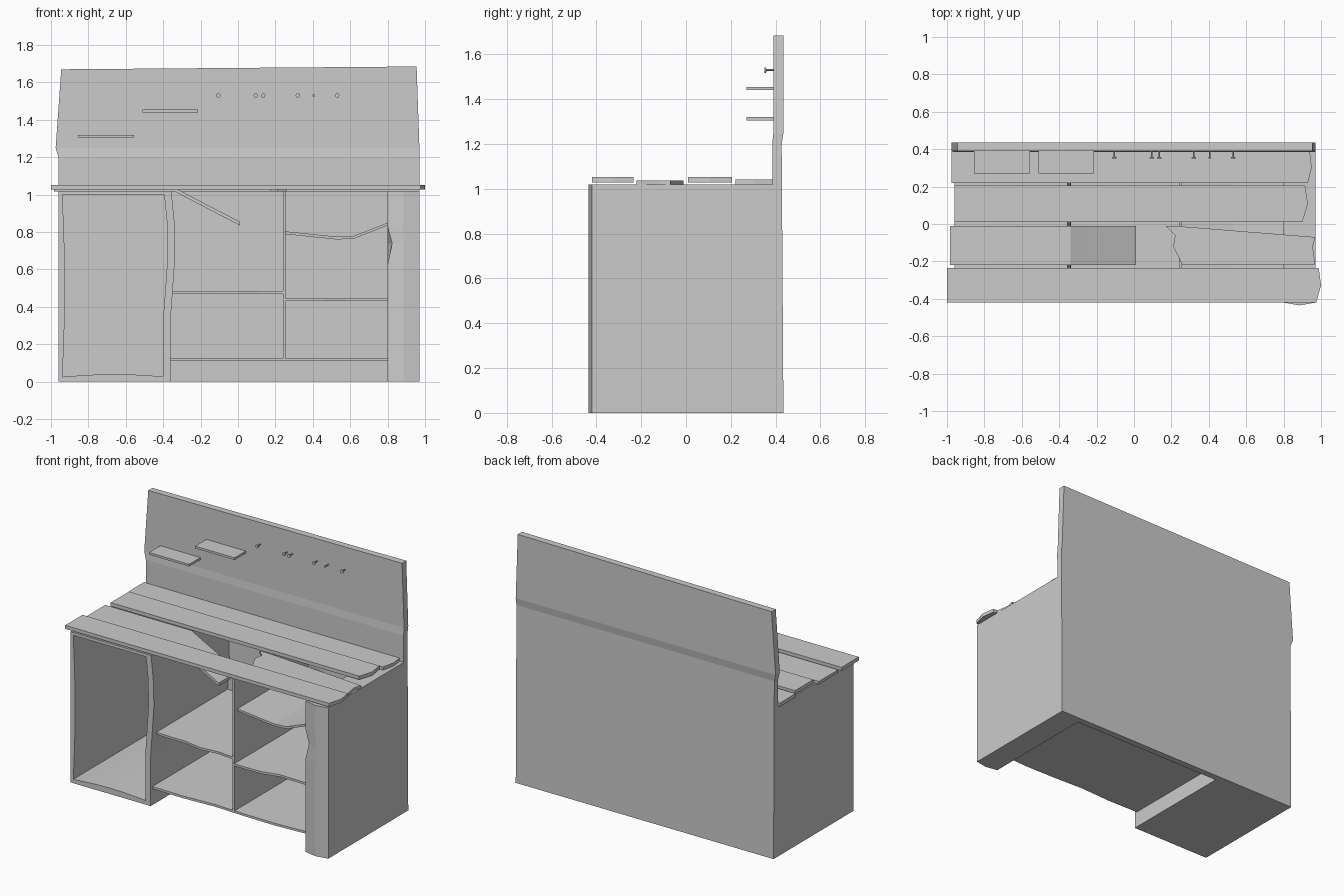
import bpy, bmesh, math, random

random.seed(4)
cube = bpy.data.objects.get("Cube")
if cube:
    bpy.data.objects.remove(cube, do_unlink=True)

grey = bpy.data.materials.new("plain_grey")
grey.use_nodes = True
colour = (0.6, 0.6, 0.6, 1)
grey.diffuse_color = colour
grey.node_tree.nodes["Principled BSDF"].inputs["Base Color"].default_value = colour

# Main lines of the cabinet
LEFT, RIGHT = -0.96, 0.97
FRONT, BACK, REAR = -0.42, 0.39, 0.435
BODY_TOP = 1.02
CUPBOARD, MIDDLE, END = -0.36, 0.24, 0.8
BOARD = 0.015
PLANK = 0.024


def loft(name, rings):
    """Closed solid through a list of equally long point rings."""
    bm = bmesh.new()
    loops = [[bm.verts.new(point) for point in ring] for ring in rings]
    count = len(loops[0])
    for lower, upper in zip(loops, loops[1:]):
        for i in range(count):
            j = (i + 1) % count
            bm.faces.new((lower[i], lower[j], upper[j], upper[i]))
    bm.faces.new(reversed(loops[0]))
    bm.faces.new(loops[-1])
    bmesh.ops.recalc_face_normals(bm, faces=bm.faces)
    mesh = bpy.data.meshes.new(name)
    bm.to_mesh(mesh)
    bm.free()
    mesh.materials.append(grey)
    part = bpy.data.objects.new(name, mesh)
    bpy.context.collection.objects.link(part)
    return part


def slab(name, outline, bottom, thickness):
    """Plan outline (x, y) raised to a flat board."""
    return loft(name, [[(x, y, z) for x, y in outline] for z in (bottom, bottom + thickness)])


def panel(name, outline, front=FRONT, back=BACK):
    """Front outline (x, z) run from front to back."""
    return loft(name, [[(x, y, z) for x, z in outline] for y in (front, back)])


def box(name, left, right, front, back, bottom, thickness):
    outline = [(left, front), (right, front), (right, back), (left, back)]
    return slab(name, outline, bottom, thickness)


def wavy_shelf(name, left, right, bottom):
    """Board whose front edge is worn unevenly."""
    steps = 5
    edge = [(left + (right - left) * i / steps, FRONT + random.uniform(0.01, 0.05))
            for i in range(steps + 1)]
    return slab(name, edge + [(right, BACK), (left, BACK)], bottom, BOARD)


def plank(name, left, right, front, back, bottom, bulge):
    """Worktop plank whose right end swells or shrinks at mid width."""
    middle = (front + back) / 2
    outline = [(left, front), (right - bulge, front), (right, middle),
               (right - bulge / 2, back), (left, back)]
    return slab(name, outline, bottom, PLANK)


def strip(name, path, thickness, front, back):
    """Thin board following a path of (x, z) points."""
    upper = [(x, z + thickness) for x, z in reversed(path)]
    return panel(name, path + upper, front, back)


# Tall back board, tapering above a bent seam
def board_ring(z, left, right, front, rear, rise=0):
    return [(left, front, z), (right, front, z + rise), (right, rear, z + rise), (left, rear, z)]


SEAM = 1.2
loft("back_board", [
    board_ring(0, LEFT, RIGHT, BACK, REAR),
    board_ring(SEAM, LEFT, RIGHT, BACK - 0.005, REAR - 0.008),
    board_ring(SEAM + 0.05, LEFT - 0.015, RIGHT, BACK, REAR),
    board_ring(1.67, LEFT + 0.015, RIGHT - 0.015, BACK, REAR, BOARD)])

# Left cupboard: outer wall, bowed divider, arched floor and top
STEPS = 6
levels = [BODY_TOP * i / STEPS for i in range(STEPS + 1)]
bow = [math.sin(math.pi * i / STEPS) for i in range(STEPS + 1)]
inner = [(LEFT + 0.02 + BOARD * b, z) for b, z in zip(bow, levels)]
panel("cupboard_outer_wall", [(LEFT, 0)] + inner + [(LEFT, BODY_TOP)])
# the divider bows only above its lower third
lean = [(0.025 * max(0, math.sin(2 * math.pi * (z - 0.4) / 1.3)), z) for z in levels]
panel("cupboard_divider",
      [(CUPBOARD + b, z) for b, z in lean] + [(CUPBOARD - 0.04 + b, z) for b, z in reversed(lean)])
width = CUPBOARD - LEFT - 0.02
arch = [(LEFT + 0.01 + width * i / STEPS, 0.025 + BOARD * b) for i, b in enumerate(bow)]
panel("cupboard_floor", [(arch[0][0], 0)] + arch + [(arch[-1][0], 0)])
box("cupboard_top", LEFT, CUPBOARD, FRONT, BACK, 1, 0.02)

# Right end block: faceted front with a chipped corner
def block_ring(z, chip=0):
    return [(END + chip, FRONT, z), (END + 0.085, FRONT - BOARD, z), (RIGHT, FRONT, z),
            (RIGHT, BACK, z), (END, BACK, z), (END, FRONT + 0.06, z)]


loft("end_block", [block_ring(0), block_ring(0.63), block_ring(0.74, 0.025),
                   block_ring(0.83), block_ring(BODY_TOP)])

# Middle compartments
box("middle_divider", MIDDLE, MIDDLE + BOARD, FRONT + 0.02, BACK, 0.11, BODY_TOP - 0.11)
wavy_shelf("floor_board", CUPBOARD, END, 0.11)
wavy_shelf("left_shelf", CUPBOARD, MIDDLE, 0.47)
wavy_shelf("right_shelf", MIDDLE, END, 0.43)

# Broken upper shelf sagging in two halves
BREAK = (0.53, 0.76)
strip("broken_shelf_left", [(MIDDLE, 0.79), BREAK], BOARD, FRONT + 0.05, BACK)
strip("broken_shelf_right", [BREAK, (0.62, 0.765), (END, 0.835)], BOARD, FRONT + 0.05, BACK)

# Worktop planks, rear to front
HIGH, LOW = BODY_TOP + 0.008, BODY_TOP - 0.002
plank("plank_rear", -0.975, 0.95, 0.22, BACK, LOW, 0.02)
plank("plank_second", LEFT, 0.93, 0.01, 0.205, HIGH, 0.03)
plank("plank_front", -1, 1, FRONT, -0.235, HIGH, 0.025)

# Third plank, snapped: ragged right half and a left half hanging into the cabinet
NEAR, FAR = -0.22, -0.012
slab("plank_third_right",
     [(0.26, NEAR), (RIGHT, NEAR), (0.955, -0.12), (RIGHT, -0.07), (MIDDLE, FAR),
      (0.17, FAR), (0.22, -0.06), (0.21, -0.12)], LOW, 0.02)
strip("plank_third_left", [(-0.985, LOW), (-0.34, LOW), (-0.24, 0.965), (0.01, 0.835)],
      0.02, NEAR, FAR)

# Small wall shelves
for name, left, right, z in (("lower_wall_shelf", -0.855, -0.555, 1.305),
                             ("upper_wall_shelf", -0.51, -0.215, 1.44)):
    box(name, left, right, 0.27, BACK, z, BOARD)


# Wall pegs: thin stem with a flared head
def peg_ring(x, y, radius, sides=8):
    angles = [2 * math.pi * k / sides for k in range(sides)]
    return [(x + radius * math.cos(a), y, 1.53 + radius * math.sin(a)) for a in angles]


STEM, TIP = 0.004, 0.35
for x in (-0.105, 0.095, 0.135, 0.32, 0.405, 0.53):
    head = 0.008 if x == 0.405 else 0.012
    loft("wall_peg", [peg_ring(x, BACK, STEM), peg_ring(x, TIP + 0.01, STEM),
                      peg_ring(x, TIP + 0.006, head), peg_ring(x, TIP, head)])
